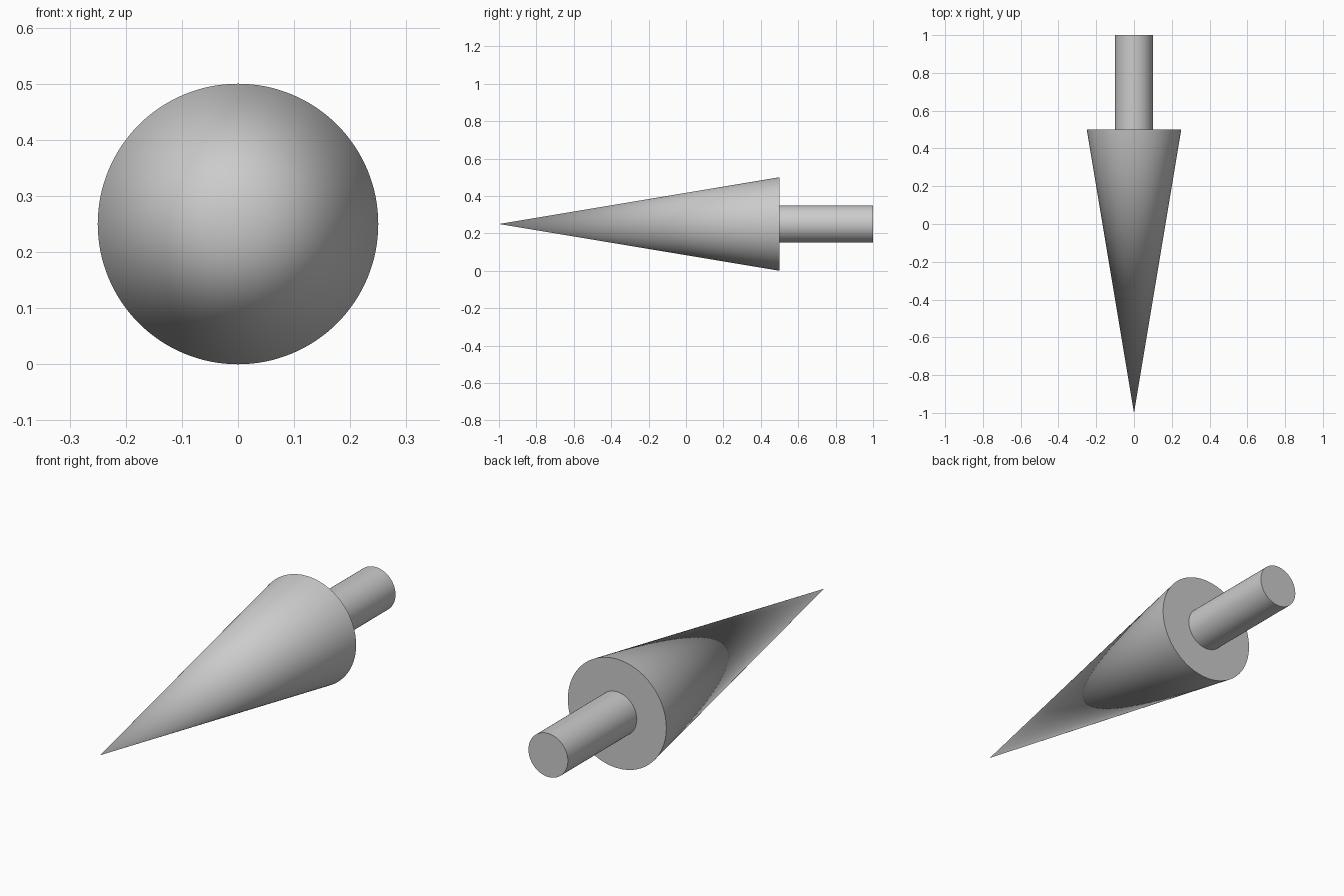
import bpy
import math

if "Cube" in bpy.data.objects:
    bpy.data.objects.remove(bpy.data.objects["Cube"])

SIDES = 128
AXIS_Z = 0.25


def round_part(name, y_front, y_back, r_front, r_back):
    """Capped cone or cylinder lying along y, smooth with sharp rims."""
    bpy.ops.mesh.primitive_cone_add(
        vertices=SIDES, radius1=r_back, radius2=r_front,
        depth=y_back - y_front,
        location=(0, (y_front + y_back) / 2, AXIS_Z),
        rotation=(math.radians(90), 0, 0))
    obj = bpy.context.object
    obj.name = name
    bpy.ops.object.transform_apply(location=False, rotation=True, scale=False)
    bpy.ops.object.shade_smooth_by_angle(angle=math.radians(30))
    return obj


# Pointed head, tip towards the front
round_part("pointed_head", -1.0, 0.5, 0.0, 0.25)

# Straight shaft behind the head
round_part("shaft", 0.5, 1.0, 0.1, 0.1)
